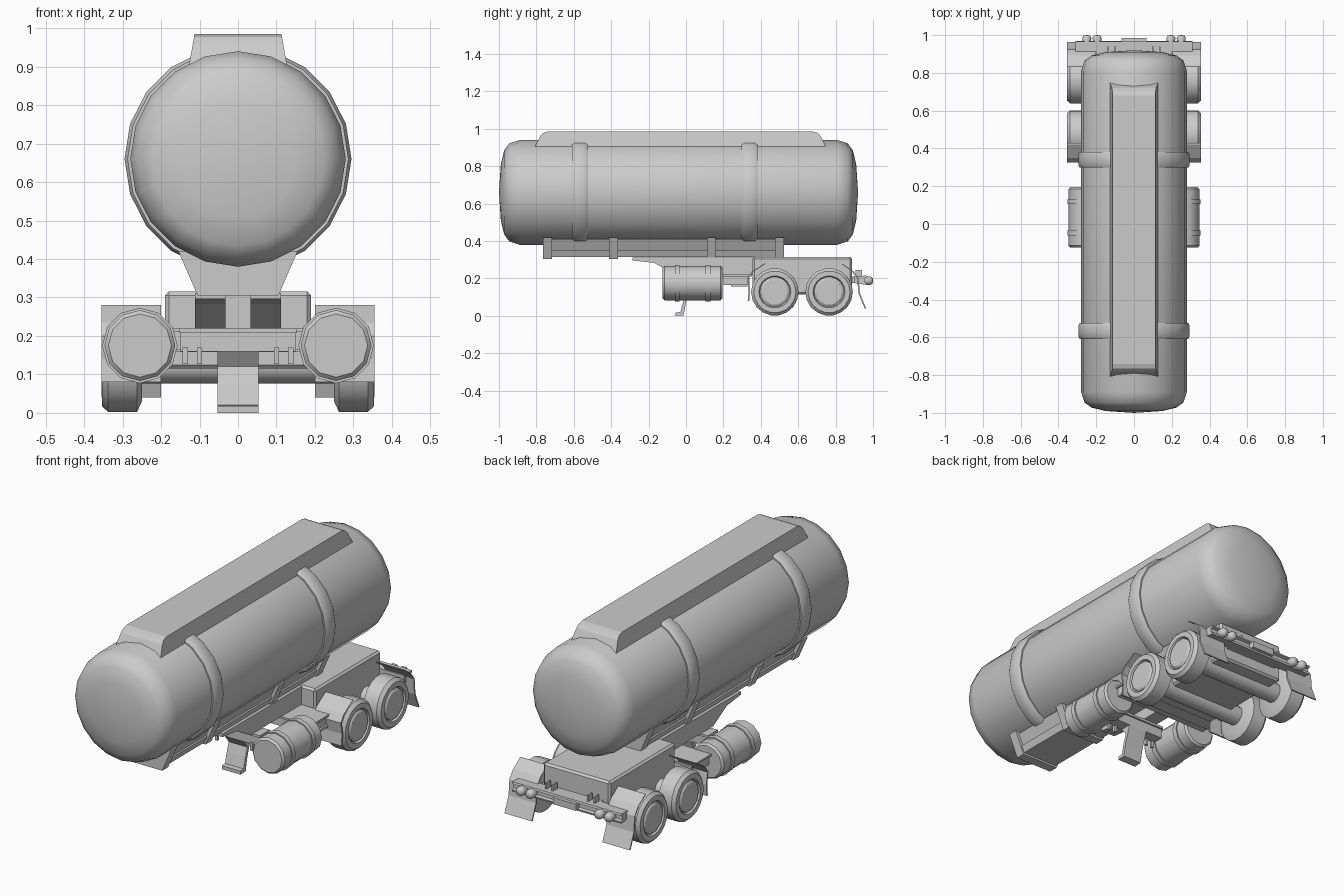
import bpy, bmesh, math
from mathutils import Vector

cube = bpy.data.objects.get("Cube")
if cube:
    bpy.data.objects.remove(cube)

grey = bpy.data.materials.new("plain_grey")
grey.use_nodes = True
COLOR = (0.6, 0.6, 0.6, 1)
grey.diffuse_color = COLOR
grey.node_tree.nodes["Principled BSDF"].inputs["Base Color"].default_value = COLOR


def finish(name, bm, smooth=None):
    bmesh.ops.recalc_face_normals(bm, faces=bm.faces)
    mesh = bpy.data.meshes.new(name)
    bm.to_mesh(mesh)
    bm.free()
    mesh.materials.append(grey)
    ob = bpy.data.objects.new(name, mesh)
    bpy.context.collection.objects.link(ob)
    if smooth:
        bpy.ops.object.select_all(action='DESELECT')
        ob.select_set(True)
        bpy.context.view_layer.objects.active = ob
        bpy.ops.object.shade_smooth_by_angle(angle=math.radians(smooth))
    return ob


def box(name, x, y, z, bevel=0):
    """Box from (min, max) pairs on each axis."""
    bm = bmesh.new()
    bmesh.ops.create_cube(bm, size=1)
    for v in bm.verts:
        v.co = [lo + (c + 0.5) * (hi - lo) for c, (lo, hi) in zip(v.co, (x, y, z))]
    if bevel:
        bmesh.ops.bevel(bm, geom=bm.edges[:], offset=bevel, segments=1, affect='EDGES')
    return finish(name, bm)


def prism(name, outline, axis, lo, hi):
    """Extrude an outline: (y, z) points along x, or (x, z) points along y."""
    bm = bmesh.new()
    put = (lambda p, d: (d, *p)) if axis == 'x' else (lambda p, d: (p[0], d, p[1]))
    a = [bm.verts.new(put(p, lo)) for p in outline]
    b = [bm.verts.new(put(p, hi)) for p in outline]
    bm.faces.new(a)
    bm.faces.new(b)
    for i in range(len(a)):
        j = (i + 1) % len(a)
        bm.faces.new((a[i], a[j], b[j], b[i]))
    return finish(name, bm)


def lathe(name, profile, sides, axis, centre, smooth=40):
    """Spin (radius, distance) points round the x or y axis, capping open ends."""
    bm = bmesh.new()
    rings = []
    for r, d in profile:
        ring = []
        for i in range(sides):
            a = math.tau * i / sides
            u, w = r * math.cos(a), r * math.sin(a)
            co = Vector((d, u, w) if axis == 'x' else (u, d, w))
            ring.append(bm.verts.new(co + Vector(centre)))
        rings.append(ring)
    for p, q in zip(rings, rings[1:]):
        for i in range(sides):
            j = (i + 1) % sides
            bm.faces.new((p[i], p[j], q[j], q[i]))
    if profile[0] != profile[-1]:
        for end in (0, -1):
            if profile[end][0] > 0:
                bm.faces.new(rings[end])
    bmesh.ops.remove_doubles(bm, verts=bm.verts, dist=0.0001)
    return finish(name, bm, smooth)


def sheet(name, path, x, thick=0.008):
    """Bent plate following a (y, z) path."""
    back = [(y + thick, z) for y, z in reversed(path)]
    return prism(name, path + back, 'x', *x)


def span(side, a, b):
    return tuple(sorted((side * a, side * b)))


# Main tank with domed ends
lathe("main_tank", [(0, -1), (0.15, -0.99), (0.225, -0.972), (0.262, -0.945),
                    (0.28, -0.89), (0.28, 0.81), (0.262, 0.865),
                    (0.225, 0.892), (0.15, 0.91), (0, 0.92)], 20, 'y', (0, 0, 0.66), 50)

# Rounded straps round the tank
for label, y in (("front", -0.567), ("rear", 0.34)):
    lathe(label + "_tank_strap", [(0.27, y - 0.042), (0.287, y - 0.042), (0.295, y - 0.028),
                                  (0.295, y + 0.028), (0.287, y + 0.042), (0.27, y + 0.042),
                                  (0.27, y - 0.042)], 20, 'y', (0, 0, 0.66), 50)

# Raised walkway with sloping ends and sides
walkway = prism("top_walkway", [(-0.81, 0.90), (-0.78, 0.96), (-0.765, 0.977), (-0.74, 0.985),
                                (0.68, 0.985), (0.705, 0.977), (0.72, 0.96), (0.75, 0.90)],
                'x', -0.128, 0.128)
for v in walkway.data.vertices:
    v.co.x *= 1 - 1.4 * (v.co.z - 0.90)

# Cradle beneath the tank
prism("cradle_web", [(-0.135, 0.41), (0.135, 0.41), (0.105, 0.35), (-0.105, 0.35)],
      'y', -0.74, 0.50)
prism("cradle_base", [(-0.115, 0.35), (0.115, 0.35), (0.1, 0.315), (-0.1, 0.315)],
      'y', -0.74, 0.50)
for i, y in enumerate((-0.74, -0.388, 0.135, 0.5)):
    prism(f"cradle_bearer_{i + 1}", [(-0.155, 0.42), (0.155, 0.42), (0.105, 0.305), (-0.105, 0.305)],
          'y', y - 0.024, y + 0.024)

# Rear body and the axles
box("rear_body", (-0.19, 0.19), (0.355, 0.887), (0.115, 0.315), 0.01)
for label, y in (("front", 0.475), ("rear", 0.765)):
    lathe(label + "_axle", [(0.05, -0.26), (0.05, 0.26)], 12, 'x', (0, y, 0.127))

# Landing leg and its cross beam
box("leg_beam", (-0.15, 0.15), (-0.03, 0.03), (0.16, 0.21))
box("leg_beam_cap", (-0.152, 0.152), (-0.04, 0.04), (0.208, 0.22))
prism("landing_leg", [(-0.03, 0.16), (0.03, 0.16), (0.0, 0.07), (-0.013, 0.003), (-0.055, 0),
                      (-0.055, 0.018), (-0.03, 0.02), (-0.015, 0.075), (0.0, 0.12)],
      'x', -0.053, 0.053)

# Cross beam ahead of the wheels
box("mid_beam_core", (-0.27, 0.27), (0.2, 0.34), (0.165, 0.215))
box("mid_beam_top", (-0.28, 0.28), (0.19, 0.352), (0.21, 0.22))
box("mid_beam_bottom", (-0.28, 0.28), (0.24, 0.33), (0.158, 0.168))

# Rear bumper with its centre plate
prism("rear_bumper", [(0.9, 0.175), (0.9, 0.212), (0.965, 0.215), (0.968, 0.205),
                      (0.955, 0.2), (0.955, 0.18), (0.968, 0.175), (0.965, 0.165)],
      'x', -0.31, 0.31)
box("bumper_plate", (-0.065, 0.065), (0.95, 0.985), (0.173, 0.207))
box("bumper_mount", (-0.15, 0.15), (0.88, 0.91), (0.175, 0.21))

# Parts repeated on each side
for name, s in (("left", 1), ("right", -1)):
    prism(name + "_chassis_rail", [(-0.285, 0.312), (-0.285, 0.296), (-0.17, 0.283),
                                   (-0.06, 0.22), (0.36, 0.22), (0.36, 0.312)],
          'x', *span(s, 0.032, 0.112))
    # Cylinder tank with two raised hoops
    lathe(name + "_side_tank", [(0.082, -0.125), (0.092, -0.115), (0.092, 0.185), (0.082, 0.195)],
          12, 'y', (s * 0.255, 0, 0.175), 35)
    for i, y in enumerate((-0.047, 0.118)):
        lathe(f"{name}_tank_hoop_{i + 1}", [(0.085, y - 0.013), (0.098, y - 0.013),
                                            (0.098, y + 0.013), (0.085, y + 0.013)],
              12, 'y', (s * 0.255, 0, 0.175), 35)
    # Wheels with stepped hubs
    for label, y in (("front", 0.475), ("rear", 0.765)):
        lathe(f"{name}_{label}_wheel", [(0.1, s * 0.25), (0.127, s * 0.262), (0.127, s * 0.338),
                                        (0.112, s * 0.354), (0.086, s * 0.354), (0.08, s * 0.34)],
              18, 'x', (0, y, 0.128), 35)
        lathe(f"{name}_{label}_hub", [(0.08, s * 0.3), (0.08, s * 0.348), (0.07, s * 0.355)],
              10, 'x', (0, y, 0.128), 30)
    # Bent mud guards before and behind the wheels
    sheet(name + "_front_guard", [(0.42, 0.28), (0.35, 0.235), (0.325, 0.2),
                                  (0.335, 0.14), (0.33, 0.08)], span(s, 0.2, 0.355))
    sheet(name + "_rear_guard", [(0.83, 0.278), (0.885, 0.24), (0.915, 0.2),
                                 (0.922, 0.12), (0.955, 0.04)], span(s, 0.2, 0.355))
    # Tail lamps, beam bolts and bumper lugs
    for i, x in enumerate((0.195, 0.25)):
        lathe(f"{name}_tail_lamp_{i + 1}", [(0.022, 0.955), (0.024, 0.985), (0.017, 0.997), (0, 1.0)],
              10, 'y', (s * x, 0, 0.188), 60)
    for i, x in enumerate((0.1, 0.137)):
        box(f"{name}_beam_bolt_{i + 1}", span(s, x - 0.007, x + 0.007), (-0.035, -0.02), (0.127, 0.17))
        box(f"{name}_bumper_lug_{i + 1}", span(s, x - 0.004, x + 0.004), (0.905, 0.94), (0.2, 0.245))
